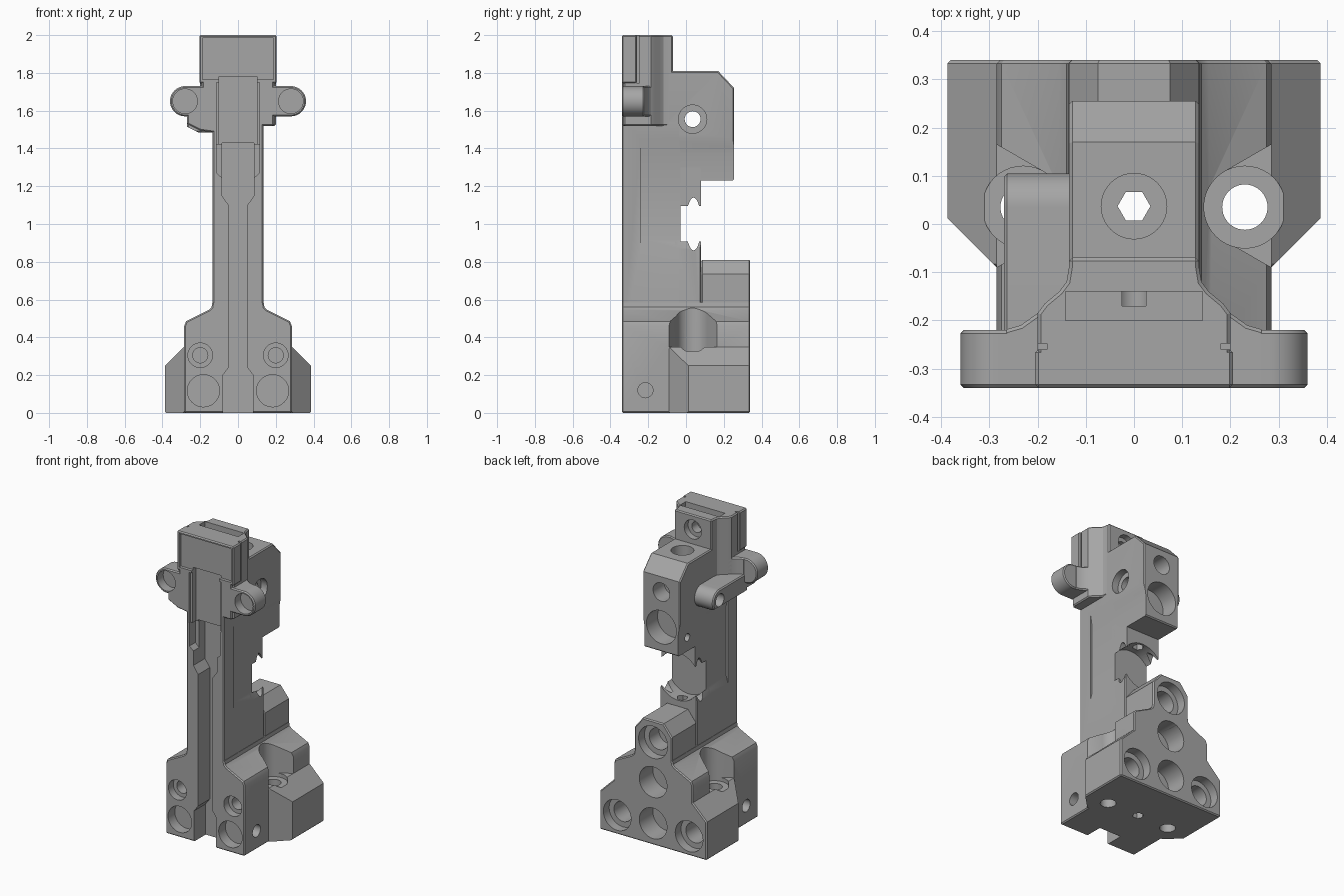
import bpy, bmesh, math
from mathutils import Vector

if "Cube" in bpy.data.objects:
    bpy.data.objects.remove(bpy.data.objects["Cube"])

grey = bpy.data.materials.new("plain grey")
grey.use_nodes = True
grey.diffuse_color = (0.38, 0.38, 0.38, 1)
grey.node_tree.nodes["Principled BSDF"].inputs["Base Color"].default_value = (0.38, 0.38, 0.38, 1)

parts, cutters = [], []
PLACE = {"x": lambda p, d: (d, p[0], p[1]),
         "y": lambda p, d: (p[0], d, p[1]),
         "z": lambda p, d: (p[0], p[1], d)}


def prism(name, axis, pts, a, b, store=cutters):
    """Extrude a 2D outline along an axis, from a to b."""
    bm = bmesh.new()
    lo = [bm.verts.new(PLACE[axis](p, a)) for p in pts]
    hi = [bm.verts.new(PLACE[axis](p, b)) for p in pts]
    bm.faces.new(lo)
    bm.faces.new(hi)
    for i in range(len(pts)):
        j = (i + 1) % len(pts)
        bm.faces.new((lo[i], lo[j], hi[j], hi[i]))
    bmesh.ops.recalc_face_normals(bm, faces=bm.faces)
    mesh = bpy.data.meshes.new(name)
    bm.to_mesh(mesh)
    bm.free()
    mesh.materials.append(grey)
    ob = bpy.data.objects.new(name, mesh)
    bpy.context.scene.collection.objects.link(ob)
    ob.hide_render = store is cutters
    store.append(ob)
    return ob


def rect(u0, u1, v0, v1):
    return [(u0, v0), (u1, v0), (u1, v1), (u0, v1)]


def arc(cu, cv, r, start=0, end=360, n=40):
    span = n if end - start == 360 else n + 1
    angles = [math.radians(start + (end - start) * i / n) for i in range(span)]
    return [(cu + r * math.cos(t), cv + r * math.sin(t)) for t in angles]


def mirrored(half):
    """Complete an outline from its +x half."""
    return half + [(-x, v) for x, v in reversed(half)]


def hole(axis, u, v, r, a, b, n=40):
    prism("hole_cutter", axis, arc(u, v, r, n=n), a, b)


# Base: stepped body, wide rear foot and rear apex
prism("base_body", "y", mirrored([(0.285, 0), (0.285, 0.46), (0.275, 0.485),
      (0.155, 0.545), (0.14, 0.56), (0.135, 0.59)]), -0.34, 0.34, parts)
prism("rear_foot", "y", mirrored([(0.387, 0), (0.387, 0.25), (0.285, 0.35)]), -0.09, 0.34, parts)
prism("base_apex", "y", mirrored([(0.135, 0.5), (0.135, 0.735), (0.075, 0.81)]), 0.08, 0.34, parts)

# Column with the two clamp saddles behind it
prism("column", "y", rect(-0.135, 0.135, 0.4, 1.55), -0.34, -0.03, parts)
prism("lower_saddle", "y", rect(-0.135, 0.135, 0.5, 1.0), -0.06, 0.08, parts)
prism("upper_saddle", "y", rect(-0.135, 0.135, 1.0, 1.3), -0.06, 0.08, parts)

# Upper block with a chamfered rear top edge
prism("upper_block", "x", [(-0.2, 1.23), (0.255, 1.23), (0.255, 1.72), (0.17, 1.81),
      (-0.2, 1.81)], -0.135, 0.135, parts)

# Head, flaring from its narrow back to a wide front
flare = [(0.2, -0.185), (0.185, -0.165), (0.155, -0.14), (0.14, -0.12), (0.135, -0.09), (0.135, -0.07)]
prism("head_back", "z", mirrored([(0.2, -0.33)] + flare), 1.52, 2.0, parts)
prism("head_front_plate", "y", rect(-0.205, 0.205, 1.745, 2.0), -0.34, -0.26, parts)
prism("head_core", "y", rect(-0.19, 0.19, 1.52, 1.99), -0.34, -0.2, parts)

# Arms with round ears
prism("arm_web", "z", mirrored([(0.27, -0.34), (0.27, -0.22), (0.235, -0.21)] + flare),
      1.57, 1.73, parts)
for side, label in ((1, "left"), (-1, "right")):
    ear = arc(0.28, 1.65, 0.08, -90, 90, 24) + [(0.1, 1.73), (0.1, 1.57)]
    prism(label + "_ear", "y", [(side * x, z) for x, z in ear], -0.34, -0.22, parts)

# Side lug on the right, with a sloping root
prism("side_lug", "x", arc(0.035, 1.555, 0.07, -90, 90, 24) + [(-0.25, 1.625), (-0.25, 1.485)],
      -0.27, -0.1, parts)
prism("lug_root", "y", [(-0.1, 1.6), (-0.27, 1.6), (-0.27, 1.53), (-0.2, 1.495), (-0.1, 1.48)],
      -0.34, -0.15, parts)
prism("lug_slope_cutter", "y", [(-0.3, 1.515), (-0.27, 1.515), (-0.2, 1.48), (-0.3, 1.45)], -0.36, 0.2)

# Cutters that come in mirrored pairs
for s in (1, -1):
    # foot corner
    prism("corner_cutter", "z", [(s * 0.285, -0.09), (s * 0.487, 0.112), (s * 0.487, -0.2),
          (s * 0.286, -0.2)], -0.1, 0.45)
    # flared screw pocket on the flank
    hole("z", s * 0.23, 0.035, 0.085, 0.325, 0.8)
    hole("z", s * 0.23, 0.035, 0.047, -0.1, 0.5)
    prism("pocket_cutter", "z", [(s * 0.19, 0.11), (s * 0.285, 0.165), (s * 0.45, 0.26),
          (s * 0.45, -0.19), (s * 0.285, -0.09), (s * 0.19, -0.035)], 0.35, 0.8)
    # front holes in base and ears
    hole("y", s * 0.2, 0.305, 0.065, -0.4, -0.29)
    hole("y", s * 0.2, 0.305, 0.04, -0.4, -0.1)
    hole("y", s * 0.183, 0.117, 0.085, -0.4, -0.27)
    hole("y", s * 0.28, 1.65, 0.065, -0.4, -0.28)
    hole("x", -0.215, 0.12, 0.04, s * 0.2, s * 0.4)
    # rear corner holes
    hole("y", s * 0.26, 0.125, 0.1, 0.28, 0.4)
    hole("y", s * 0.26, 0.125, 0.065, 0.15, 0.4)
    # shallow recess along the column flank
    prism("flank_cutter", "y", [(s * 0.122, 0.92), (s * 0.122, 1.37), (s * 0.135, 1.45),
          (s * 0.2, 1.45), (s * 0.2, 0.87), (s * 0.135, 0.87)], -0.24, 0.4)
    # seam between the front plate and the head back
    prism("seam_cutter", "z", rect(*sorted((s * 0.18, s * 0.3)), -0.26, -0.248), 1.745, 2.1)

# Rear holes
for z, r, depth in ((0.67, 0.105, 0.06), (0.67, 0.07, 0.16), (0.41, 0.1, 0.14), (0.14, 0.1, 0.14)):
    hole("y", 0, z, r, 0.34 - depth, 0.4)
hole("y", 0, 1.39, 0.108, 0.14, 0.4)
hole("y", 0, 1.62, 0.06, 0.14, 0.4)
hole("y", 0, 1.905, 0.062, -0.11, 0.1)
hole("y", 0, 1.905, 0.035, -0.17, 0.1)

# Cross bore, vertical bore and small side hole
hole("x", 0.035, 1.555, 0.075, 0.09, 0.3)
hole("x", 0.035, 1.555, 0.042, -0.4, 0.3)
hole("x", 0.16, 1.32, 0.025, -0.3, -0.08)
hole("z", 0, 0.037, 0.068, 1.73, 1.9)
hole("z", 0, 0.037, 0.034, -0.1, 1.9, n=6)

# Clamp opening between the saddles
hole("y", 0, 1.0, 0.155, -0.03, 0.2)
prism("notch_cutter", "x", [(0.04 + 0.04 * math.cos(t * math.pi / 16),
      1.0 + 0.14 * math.sin(t * math.pi / 16)) for t in range(32)], -0.3, 0.3)

# Front channel, card seat, display recess and top slot
prism("channel_cutter", "y", mirrored([(0.08, -0.1), (0.08, 0.2), (0.05, 0.24), (0.05, 1.1),
      (0.085, 1.15), (0.085, 1.43)]), -0.4, -0.22)
prism("channel_mouth_cutter", "y", mirrored([(0.08, 1.24), (0.113, 1.27), (0.113, 1.42)]), -0.4, -0.28)
prism("seat_cutter", "y", rect(-0.1, 0.1, 1.42, 1.78), -0.4, -0.29)
prism("seat_rim_cutter", "y", rect(-0.115, 0.115, 1.42, 1.75), -0.4, -0.325)
prism("display_cutter", "y", rect(-0.188, 0.188, 1.765, 1.985), -0.4, -0.32)
prism("slot_cutter", "z", rect(-0.142, 0.142, -0.2, -0.14), 1.93, 2.1)


def bounds(ob):
    pts = [Vector(c) for c in ob.bound_box]
    return [(min(p[i] for p in pts), max(p[i] for p in pts)) for i in range(3)]


# Soften part edges, cut every opening, then bake the result
bpy.context.view_layer.update()
for part in parts:
    bevel = part.modifiers.new("edge", "BEVEL")
    bevel.width, bevel.segments = 0.007, 1
    bevel.limit_method, bevel.angle_limit = "ANGLE", math.radians(60)
    box = bounds(part)
    for cutter in cutters:
        if all(a[0] < b[1] and b[0] < a[1] for a, b in zip(box, bounds(cutter))):
            cut = part.modifiers.new("cut", "BOOLEAN")
            cut.operation, cut.solver, cut.object = "DIFFERENCE", "EXACT", cutter

graph = bpy.context.evaluated_depsgraph_get()
baked = [bpy.data.meshes.new_from_object(p.evaluated_get(graph)) for p in parts]
for part, mesh in zip(parts, baked):
    part.modifiers.clear()
    part.data = mesh
for cutter in cutters:
    bpy.data.objects.remove(cutter)

bpy.ops.object.select_all(action="DESELECT")
for part in parts:
    part.select_set(True)
bpy.context.view_layer.objects.active = parts[0]
bpy.ops.object.shade_smooth_by_angle(angle=math.radians(25))
